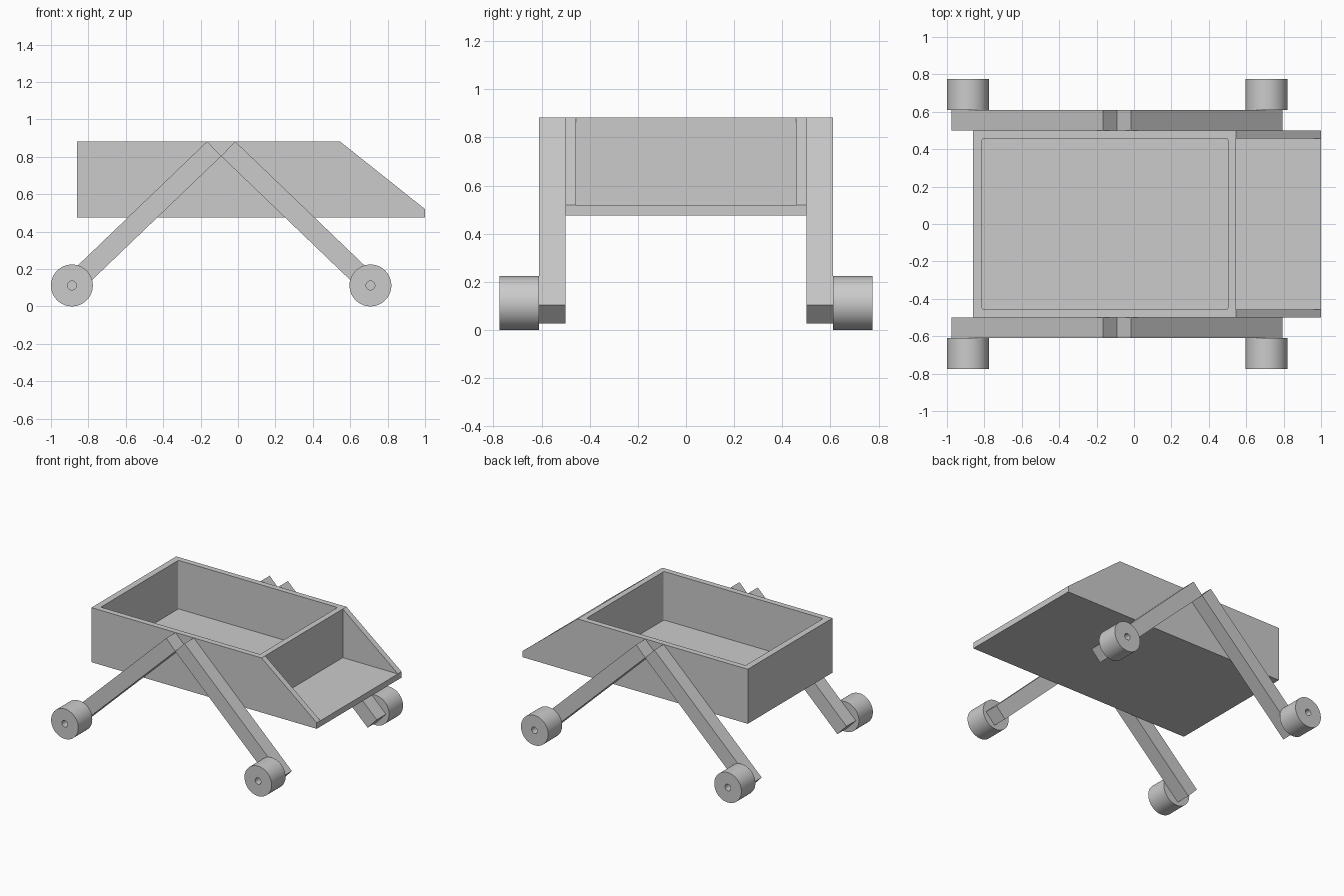
import bpy, bmesh, math
from mathutils import Vector

cube = bpy.data.objects.get("Cube")
if cube:
    bpy.data.objects.remove(cube, do_unlink=True)

grey = bpy.data.materials.new("plain grey")
grey.use_nodes = True
colour = (0.6, 0.6, 0.6, 1)
grey.diffuse_color = colour
grey.node_tree.nodes["Principled BSDF"].inputs["Base Color"].default_value = colour


def add_object(name, bm):
    bmesh.ops.recalc_face_normals(bm, faces=bm.faces)
    mesh = bpy.data.meshes.new(name)
    bm.to_mesh(mesh)
    bm.free()
    mesh.materials.append(grey)
    obj = bpy.data.objects.new(name, mesh)
    bpy.context.collection.objects.link(obj)
    return obj


def prism(name, profile, y0, y1, round_corners=0):
    """Extrude an (x, z) profile from y0 to y1."""
    bm = bmesh.new()
    face = bm.faces.new([bm.verts.new((x, y0, z)) for x, z in profile])
    ext = bmesh.ops.extrude_face_region(bm, geom=[face])
    moved = [v for v in ext["geom"] if isinstance(v, bmesh.types.BMVert)]
    bmesh.ops.translate(bm, verts=moved, vec=(0, y1 - y0, 0))
    if round_corners:
        upright = [e for e in bm.edges
                   if abs(e.verts[0].co.z - e.verts[1].co.z) > 0.1]
        bmesh.ops.bevel(bm, geom=upright, offset=round_corners, segments=3,
                        profile=0.5, affect='EDGES')
    return add_object(name, bm)


def box_profile(x0, x1, z0, z1):
    return [(x0, z0), (x1, z0), (x1, z1), (x0, z1)]


# Tray body with a sloping chute at the +x end
TOP, BOTTOM, FLOOR, HALF, INNER = 0.882, 0.475, 0.52, 0.5, 0.457
body = prism("tray_body", [(-0.86, BOTTOM), (1, BOTTOM), (1, FLOOR),
                           (0.545, TOP), (-0.86, TOP)], -HALF, HALF)
cutters = [
    prism("tray_cutter", box_profile(-0.812, 0.502, FLOOR, 1.1), -INNER, INNER, 0.01),
    prism("chute_cutter", box_profile(0.545, 1.1, FLOOR - 0.001, 1.1), -INNER, INNER),
]
for cutter in cutters:
    cutter.hide_render = True
    mod = body.modifiers.new(cutter.name, 'BOOLEAN')
    mod.operation = 'DIFFERENCE'
    mod.solver = 'EXACT'
    mod.object = cutter
bpy.context.view_layer.update()
carved = bpy.data.meshes.new_from_object(
    body.evaluated_get(bpy.context.evaluated_depsgraph_get()))
body.modifiers.clear()
body.data = carved
for cutter in cutters:
    bpy.data.objects.remove(cutter, do_unlink=True)


# Wheel: a ring section spun about its axle
def wheel(name, x, side):
    radius, bore = 0.112, 0.024
    bm = bmesh.new()
    section = [(bore, 0.61), (radius, 0.61), (radius, 0.775), (bore, 0.775)]
    verts = [bm.verts.new((x + r, side * y, radius)) for r, y in section]
    edges = [bm.edges.new((verts[i], verts[(i + 1) % 4])) for i in range(4)]
    bmesh.ops.spin(bm, geom=verts + edges, cent=(x, 0, radius), axis=(0, 1, 0),
                   angle=math.tau, steps=48)
    bmesh.ops.remove_doubles(bm, verts=bm.verts, dist=0.0005)
    obj = add_object(name, bm)
    bpy.ops.object.select_all(action='DESELECT')
    obj.select_set(True)
    bpy.context.view_layer.objects.active = obj
    bpy.ops.object.shade_smooth_by_angle(angle=math.radians(35))


# Legs: inclined bars meeting in an inverted V, with a wheel at each foot
MID, WIDTH = -0.09, 0.109
for side, side_name in ((-1, "right"), (1, "left")):
    for end, end_name in ((-1, "rear"), (1, "chute")):
        head = Vector((MID + end * 0.075, TOP))
        foot = Vector((MID + end * 0.885, 0.105))
        along = (foot - head).normalized()
        across = Vector((along.y, -along.x)) * WIDTH * end
        bar = [head, foot, foot + across, head + across]
        prism(f"{side_name}_{end_name}_leg", bar, side * HALF, side * 0.61)
        wheel(f"{side_name}_{end_name}_wheel", MID + end * 0.798, side)
